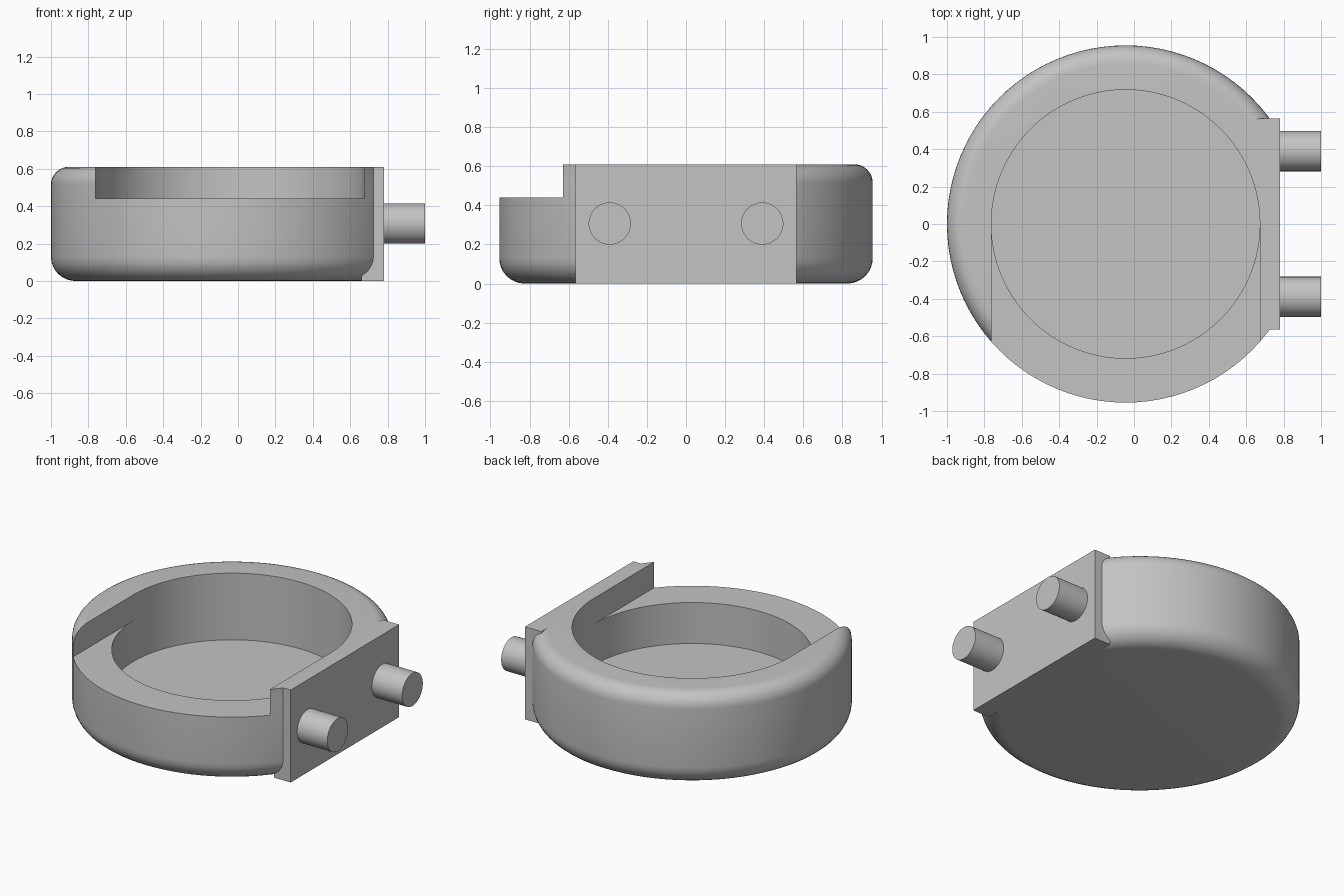
import bpy, bmesh, math
from mathutils import Matrix, Vector

cube = bpy.data.objects.get("Cube")
if cube:
    bpy.data.objects.remove(cube, do_unlink=True)

CX, R, BORE, H = -0.045, 0.955, 0.718, 0.61   # centre, outer radius, bore radius, height
FLAT_X, BLOCK_Y, STEP_Z, FLOOR_Z = 0.78, 0.565, 0.44, 0.17

grey = bpy.data.materials.new("plain grey")
grey.use_nodes = True
colour = (0.55, 0.55, 0.55, 1)
grey.diffuse_color = colour
grey.node_tree.nodes["Principled BSDF"].inputs["Base Color"].default_value = colour


def add(name, bm):
    bmesh.ops.recalc_face_normals(bm, faces=bm.faces)
    mesh = bpy.data.meshes.new(name)
    bm.to_mesh(mesh)
    bm.free()
    mesh.materials.append(grey)
    obj = bpy.data.objects.new(name, mesh)
    bpy.context.collection.objects.link(obj)
    return obj


def box(name, lo, hi):
    lo, hi = Vector(lo), Vector(hi)
    bm = bmesh.new()
    bmesh.ops.create_cube(bm, size=1, matrix=Matrix.Translation((lo + hi) / 2)
                          @ Matrix.Diagonal((*(hi - lo), 1)))
    return add(name, bm)


def cylinder(name, radius, depth, matrix, sides=96):
    bm = bmesh.new()
    bmesh.ops.create_cone(bm, cap_ends=True, segments=sides, radius1=radius,
                          radius2=radius, depth=depth, matrix=matrix)
    return add(name, bm)


def lathe(name, profile, sides=96):
    bm = bmesh.new()
    rings = []
    for r, z in profile:
        rings.append([bm.verts.new((CX + r * math.cos(2 * math.pi * i / sides),
                                    r * math.sin(2 * math.pi * i / sides), z))
                      for i in range(sides)])
    for a, b in zip(rings, rings[1:]):
        for i in range(sides):
            j = (i + 1) % sides
            bm.faces.new((a[i], a[j], b[j], b[i]))
    bm.faces.new(rings[0])
    bm.faces.new(rings[-1])
    return add(name, bm)


def combine(target, tool, operation):
    mod = target.modifiers.new("combine", 'BOOLEAN')
    mod.operation, mod.solver, mod.object = operation, 'EXACT', tool
    bpy.context.view_layer.objects.active = target
    bpy.ops.object.modifier_apply(modifier=mod.name)
    bpy.data.objects.remove(tool, do_unlink=True)


def arc(radius, centre_z, start):
    for i in range(9):
        a = start + i * math.pi / 16
        yield R - radius + radius * math.cos(a), centre_z + radius * math.sin(a)


# Round body with softened rims
LOW, TOP = 0.13, 0.095
body = lathe("round_body", [*arc(LOW, LOW, -math.pi / 2), *arc(TOP, H - TOP, 0)])

# Square-edged lip at the front of the mounting block
lip = cylinder("lip", R, 0.3, Matrix.Translation((CX, 0, H - 0.15)))
combine(lip, box("lip_limit", (0.6, -0.8, 0.2), (0.9, -0.3, 1)), 'INTERSECT')
combine(body, lip, 'UNION')

# Mounting block and its flat outer face
combine(body, box("flat_cutter", (FLAT_X, -1, -1), (2, 1, 1)), 'DIFFERENCE')
combine(body, box("mounting_block", (0.66, -BLOCK_Y, 0), (FLAT_X, BLOCK_Y, H)), 'UNION')

# Round recess and the lowered front step
combine(body, cylinder("recess_cutter", BORE, 1,
                       Matrix.Translation((CX, 0, FLOOR_Z + 0.5))), 'DIFFERENCE')
combine(body, box("step_cutter", (CX - BORE, -1.2, STEP_Z), (CX + BORE, 0, 1)), 'DIFFERENCE')

# Pair of side pegs
pegs = [cylinder(f"{side}_peg", 0.108, 0.24,
                 Matrix.Translation((0.88, y, 0.307)) @ Matrix.Rotation(math.pi / 2, 4, 'Y'), 48)
        for side, y in (("front", -0.39), ("back", 0.39))]

bpy.ops.object.select_all(action='DESELECT')
for obj in (body, *pegs):
    obj.select_set(True)
bpy.context.view_layer.objects.active = body
bpy.ops.object.shade_smooth_by_angle(angle=math.radians(30))
